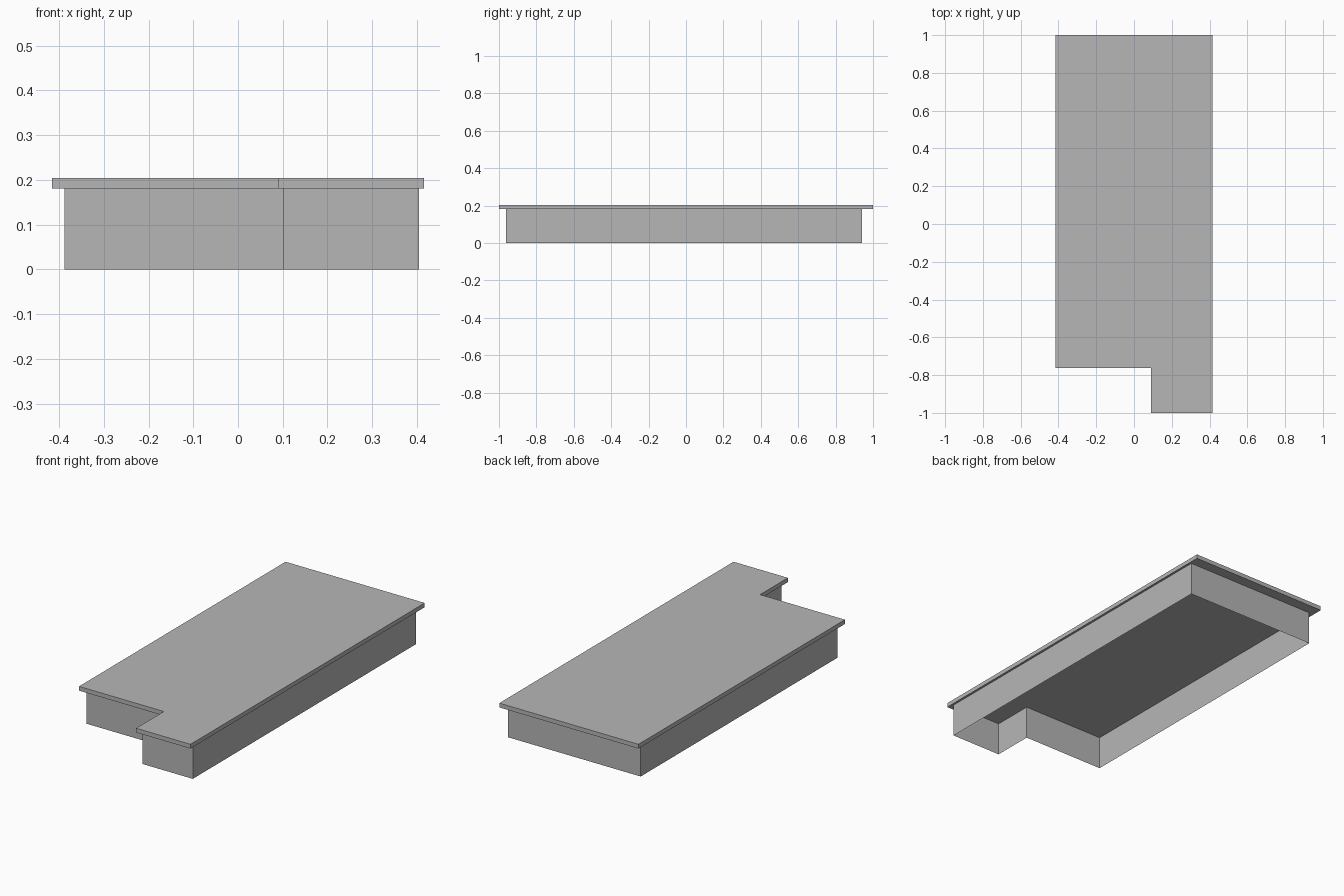
import bpy
import bmesh

cube = bpy.data.objects.get("Cube")
if cube:
    bpy.data.objects.remove(cube, do_unlink=True)

grey = bpy.data.materials.new("plain_grey")
grey.use_nodes = True
colour = (0.47, 0.47, 0.47, 1)
grey.diffuse_color = colour
grey.node_tree.nodes["Principled BSDF"].inputs["Base Color"].default_value = colour


def notched_outline(left, right, front, back, notch_x, notch_y):
    """Rectangle with a corner cut away, counter-clockwise."""
    return [(notch_x, front), (right, front), (right, back),
            (left, back), (left, notch_y), (notch_x, notch_y)]


def extrude_outline(name, outline, bottom, top, capped):
    """Upright walls around an outline, with optional end caps."""
    bm = bmesh.new()
    low = [bm.verts.new((x, y, bottom)) for x, y in outline]
    high = [bm.verts.new((x, y, top)) for x, y in outline]
    count = len(outline)
    for i in range(count):
        j = (i + 1) % count
        bm.faces.new((low[i], low[j], high[j], high[i]))
    if capped:
        bm.faces.new(high)
        bm.faces.new(low[::-1])
    mesh = bpy.data.meshes.new(name)
    bm.to_mesh(mesh)
    bm.free()
    mesh.materials.append(grey)
    obj = bpy.data.objects.new(name, mesh)
    bpy.context.collection.objects.link(obj)
    return obj


# Overhanging flat slab
extrude_outline("roof_slab",
                notched_outline(-0.416, 0.416, -1, 1, 0.091, -0.763),
                0.181, 0.204, True)

# Thin walls, open underneath
extrude_outline("base_walls",
                notched_outline(-0.388, 0.404, -0.963, 0.941, 0.102, -0.738),
                0, 0.181, False)
